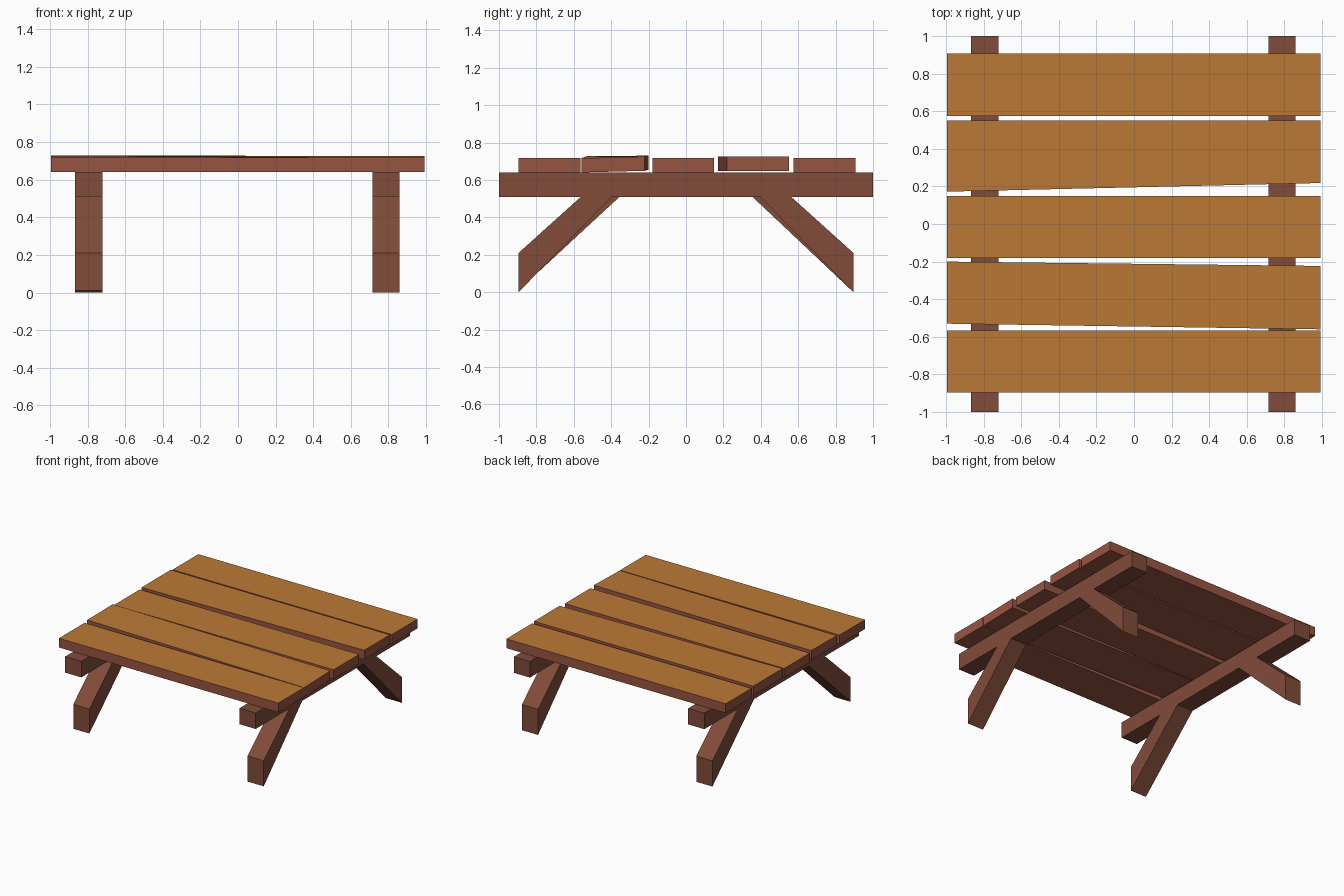
import bpy, bmesh

if "Cube" in bpy.data.objects:
    bpy.data.objects.remove(bpy.data.objects["Cube"])


def material(name, rgb):
    m = bpy.data.materials.new(name)
    m.diffuse_color = (*rgb, 1)
    m.use_nodes = True
    m.node_tree.nodes["Principled BSDF"].inputs["Base Color"].default_value = m.diffuse_color
    return m


TOP = material("golden wood", (0.50, 0.19, 0.037))
SIDE = material("reddish wood", (0.31, 0.09, 0.055))
FRAME = material("dark brown wood", (0.22, 0.072, 0.042))


def solid(name, base, cap, mats):
    """Solid joining two matching corner loops; upward faces get the last material."""
    bm = bmesh.new()
    a = [bm.verts.new(p) for p in base]
    b = [bm.verts.new(p) for p in cap]
    bm.faces.new(a)
    bm.faces.new(b)
    n = len(a)
    for i in range(n):
        j = (i + 1) % n
        bm.faces.new((a[i], a[j], b[j], b[i]))
    bmesh.ops.recalc_face_normals(bm, faces=bm.faces)
    for f in bm.faces:
        f.material_index = len(mats) - 1 if f.normal.z > 0.9 else 0
    me = bpy.data.meshes.new(name)
    bm.to_mesh(me)
    bm.free()
    for m in mats:
        me.materials.append(m)
    ob = bpy.data.objects.new(name, me)
    bpy.context.collection.objects.link(ob)
    return ob


# Tabletop planks: y edges at the left end, y edges at the right end,
# then top heights (left front, right front, right back, left back)
XL, XR, THICK = -0.995, 0.992, 0.076
planks = [
    ((-0.895, -0.565), (-0.895, -0.565), (0.717,) * 4),
    ((-0.530, -0.200), (-0.560, -0.223), (0.727, 0.716, 0.725, 0.730)),
    ((-0.180, 0.150), (-0.180, 0.150), (0.717,) * 4),
    ((0.172, 0.550), (0.218, 0.550), (0.725,) * 4),
    ((0.575, 0.907), (0.575, 0.907), (0.717,) * 4),
]
for k, (l, r, z) in enumerate(planks):
    xy = [(XL, l[0]), (XR, r[0]), (XR, r[1]), (XL, l[1])]
    solid(f"plank_{k + 1}",
          [(x, y, h - THICK) for (x, y), h in zip(xy, z)],
          [(x, y, h) for (x, y), h in zip(xy, z)], [SIDE, TOP])

# Cross beams and splayed legs, one set per side
for side, x0, x1, inner in (("left", -0.866, -0.720, 0.355),
                            ("right", 0.714, 0.860, 0.397)):
    beam = [(-1, 0.51), (1, 0.51), (1, 0.641), (-1, 0.641)]
    solid(f"{side}_beam", [(x0, y, z) for y, z in beam],
          [(x1, y, z) for y, z in beam], [FRAME])
    for end, s in (("front", -1), ("back", 1)):
        foot = 0.01 if (side, end) == ("left", "front") else 0.0
        leg = [(0.895, foot), (0.895, 0.21), (0.562, 0.51), (inner, 0.51)]
        solid(f"{side}_{end}_leg", [(x0, s * y, z) for y, z in leg],
              [(x1, s * y, z) for y, z in leg], [FRAME])
